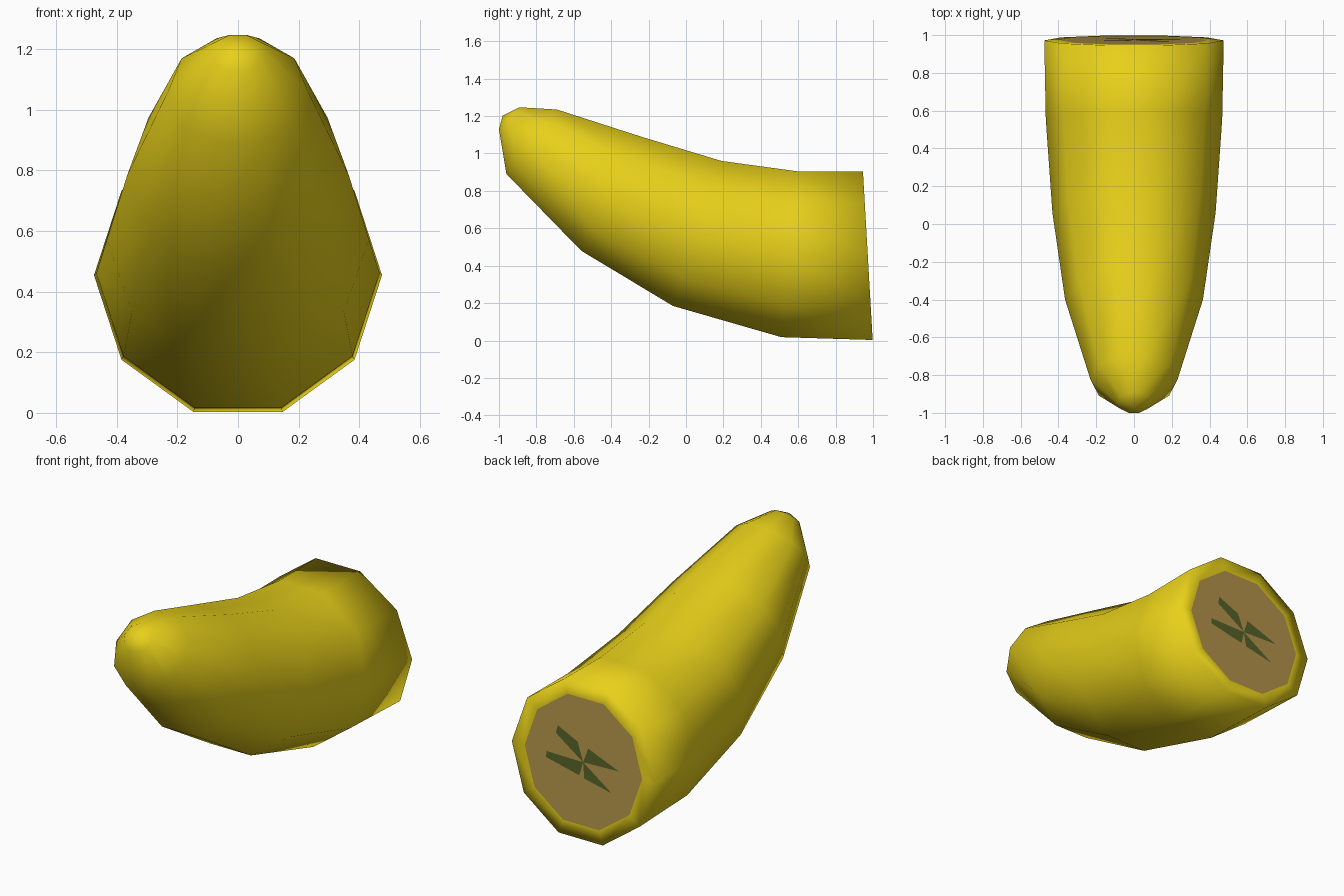
import bpy, bmesh, math
from mathutils import Vector

if "Cube" in bpy.data.objects:
    bpy.data.objects.remove(bpy.data.objects["Cube"])

SIDES = 10
S72 = math.sin(math.radians(72))


def material(name, rgb):
    m = bpy.data.materials.new(name)
    m.diffuse_color = (*rgb, 1)
    m.use_nodes = True
    m.node_tree.nodes["Principled BSDF"].inputs["Base Color"].default_value = m.diffuse_color
    return m


def finish(bm, name, mat, smooth):
    me = bpy.data.meshes.new(name)
    for f in bm.faces:
        f.smooth = smooth
    bm.to_mesh(me)
    bm.free()
    me.materials.append(mat)
    ob = bpy.data.objects.new(name, me)
    bpy.context.collection.objects.link(ob)
    return ob


def ring(bm, top, bottom, half_width, scale=1.0):
    """Ten-sided cross-section between a top and a bottom (y, z) point."""
    t, b = Vector((0, *top)), Vector((0, *bottom))
    centre, up = (t + b) / 2, (t - b) / 2 / S72
    verts = []
    for i in range(SIDES):
        a = math.tau * i / SIDES
        p = centre + scale * (up * math.sin(a) + Vector((half_width * math.cos(a), 0, 0)))
        verts.append(bm.verts.new(p))
    return verts


# Cross-sections from the cut end to the tip: top (y, z), bottom (y, z), half width
SECTIONS = [
    ((0.946, 0.905), (0.998, 0.003), 0.475),
    ((0.60, 0.904), (0.51, 0.018), 0.467),
    ((0.19, 0.96), (-0.07, 0.185), 0.432),
    ((-0.24, 1.09), (-0.56, 0.48), 0.365),
    ((-0.69, 1.235), (-0.96, 0.89), 0.23),
    ((-0.89, 1.247), (-1.0, 1.13), 0.088),
]
INSET = 0.82

# Peel with rim around the cut
bm = bmesh.new()
rings = [ring(bm, *SECTIONS[0], INSET)] + [ring(bm, *s) for s in SECTIONS]
for a, b in zip(rings, rings[1:]):
    for i in range(SIDES):
        j = (i + 1) % SIDES
        bm.faces.new((a[i], a[j], b[j], b[i]))
tip = bm.verts.new((0, -0.98, 1.202))
for i in range(SIDES):
    bm.faces.new((rings[-1][i], rings[-1][(i + 1) % SIDES], tip))
bmesh.ops.recalc_face_normals(bm, faces=bm.faces)
for f in bm.faces:
    if f.calc_center_median().y > 0.93 and f.normal.y < -0.5:
        f.normal_flip()
finish(bm, "fruit_peel", material("peel_yellow", (0.80, 0.63, 0.01)), True)

# Flat cut flesh
bm = bmesh.new()
flesh = bm.faces.new(reversed(ring(bm, *SECTIONS[0], INSET)))
flesh.normal_update()
if flesh.normal.y < 0:
    flesh.normal_flip()
finish(bm, "cut_flesh", material("flesh_tan", (0.45, 0.29, 0.07)), False)

# Dark core wedges on the cut, given as (x, height) from its centre
WEDGES = [
    [(0, 0), (0.04, 0.11), (0.175, 0.172), (0.186, 0.125)],
    [(0, 0), (0.243, 0.003), (0.245, -0.033), (0.022, -0.082)],
    [(0, 0), (-0.237, 0.008), (-0.03, 0.088)],
    [(0, 0), (-0.011, -0.092), (-0.195, -0.132)],
]
top, bottom = Vector((0, *SECTIONS[0][0])), Vector((0, *SECTIONS[0][1]))
up = (top - bottom).normalized()
centre = (top + bottom) / 2 + Vector((0, 0.003, 0))
bm = bmesh.new()
for wedge in WEDGES:
    f = bm.faces.new([bm.verts.new(centre + up * h + Vector((x, 0, 0))) for x, h in wedge])
    f.normal_update()
    if f.normal.y < 0:
        f.normal_flip()
finish(bm, "core_marks", material("core_green", (0.09, 0.12, 0.02)), False)
